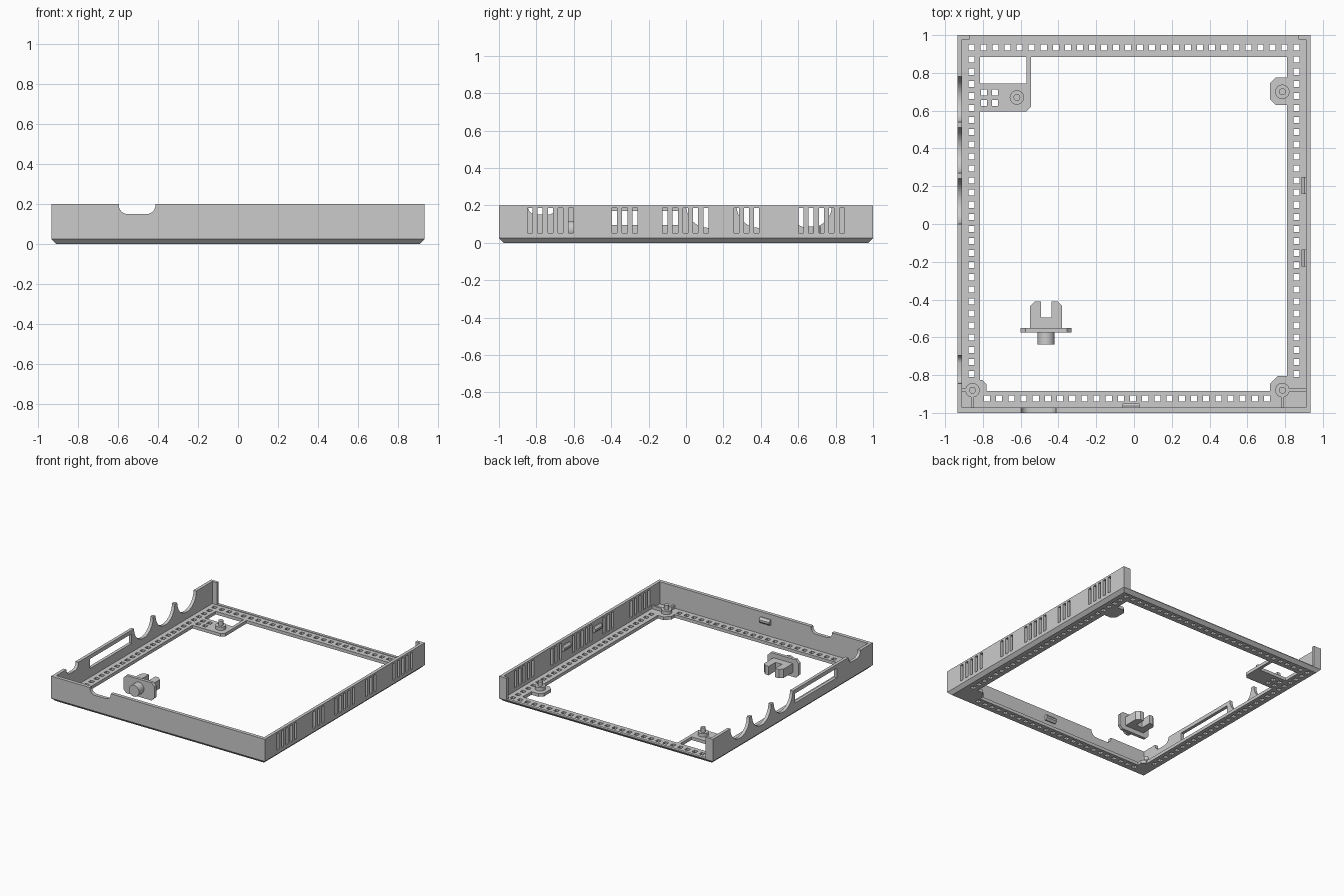
import bpy, bmesh
from math import cos, sin, pi

if "Cube" in bpy.data.objects:
    bpy.data.objects.remove(bpy.data.objects["Cube"])


def finish(name, bm):
    bmesh.ops.recalc_face_normals(bm, faces=bm.faces)
    me = bpy.data.meshes.new(name)
    bm.to_mesh(me)
    bm.free()
    ob = bpy.data.objects.new(name, me)
    bpy.context.scene.collection.objects.link(ob)
    return ob


def prism(bm, pts, axis, a, b):
    """Extrude a 2D outline along an axis; outline is (y,z), (x,z) or (x,y)."""
    def place(p, t):
        return {'x': (t, p[0], p[1]), 'y': (p[0], t, p[1]), 'z': (p[0], p[1], t)}[axis]
    lo = [bm.verts.new(place(p, a)) for p in pts]
    hi = [bm.verts.new(place(p, b)) for p in pts]
    n = len(pts)
    bm.faces.new(lo)
    bm.faces.new(hi)
    for i in range(n):
        bm.faces.new((lo[i], lo[(i + 1) % n], hi[(i + 1) % n], hi[i]))


def box(bm, x0, x1, y0, y1, z0, z1):
    prism(bm, [(x0, y0), (x1, y0), (x1, y1), (x0, y1)], 'z', z0, z1)


def circle(u, v, r, n=32):
    return [(u + r * cos(2 * pi * i / n), v + r * sin(2 * pi * i / n)) for i in range(n)]


def notch(c, half, z0, r, n=6):
    """Outline open past the rim, with rounded lower corners."""
    left = [(c - half + r - r * cos(pi / 2 * i / n), z0 + r - r * sin(pi / 2 * i / n)) for i in range(n + 1)]
    right = [(2 * c - u, v) for u, v in reversed(left)]
    return [(c - half, 0.25)] + left + right + [(c + half, 0.25)]


def cut(ob, bm):
    cutter = finish("cutter", bm)
    cutter.hide_render = True
    mod = ob.modifiers.new("cut", 'BOOLEAN')
    mod.operation = 'DIFFERENCE'
    mod.solver = 'EXACT'
    mod.object = cutter
    bpy.context.view_layer.objects.active = ob
    bpy.ops.object.modifier_apply(modifier=mod.name)
    bpy.data.objects.remove(cutter)


def smooth(ob):
    bpy.ops.object.select_all(action='DESELECT')
    ob.select_set(True)
    bpy.context.view_layer.objects.active = ob
    bpy.ops.object.shade_smooth_by_angle()


T = 0.025   # floor thickness
H = 0.2     # wall height

# Tray: rectangular rings lofted around the frame cross-section
bm = bmesh.new()
rings = []
for x0, x1, y0, y1, z in [(-.91, .91, -.975, .975, 0), (-.935, .935, -1, 1, T),
                          (-.935, .935, -1, 1, H), (-.91, .91, -.972, .978, H),
                          (-.91, .91, -.972, .978, T), (-.815, .81, -.885, .885, T),
                          (-.815, .81, -.885, .885, 0)]:
    rings.append([bm.verts.new((x, y, z)) for x, y in ((x0, y0), (x1, y0), (x1, y1), (x0, y1))])
for a, b in zip(rings, rings[1:] + rings[:1]):
    for i in range(4):
        bm.faces.new((a[i], a[(i + 1) % 4], b[(i + 1) % 4], b[i]))
tray = finish("tray_frame", bm)

# Openings in the tray
bm = bmesh.new()
h = 0.016
centres = [(-.86 + 1.72 * i / 27, .935) for i in range(28)]
centres += [(-.778 + 1.482 * i / 23, -.924) for i in range(24)]
centres += [(s * .86, .87 - .064 * i) for s in (-1, 1) for i in range(27)]
for x, y in centres:
    box(bm, x - h, x + h, y - h, y + h, -.03, .045)
for start, count in ((-.834, 5), (-.382, 3), (-.112, 5), (.269, 3), (.615, 5)):
    for i in range(count):                                     # side vents
        y = start + .0545 * i
        box(bm, .89, .96, y - .0135, y + .0135, .053, .185)
box(bm, -.87, .87, .96, 1.05, .03, .25)                        # open back
prism(bm, notch(-.505, .092, .15, .045), 'y', -1.03, -.95)     # front cable notch
prism(bm, notch(-.77, .075, .15, .045), 'x', -.96, -.89)       # side cable notch
for y in (.12, .39, .66):                                      # round ports
    prism(bm, circle(y, H, .12, 48), 'x', -.96, -.89)
prism(bm, [(-.55, .095), (-.03, .095), (-.03, .17), (-.55, .17)], 'x', -.96, -.89)
cut(tray, bm)
smooth(tray)

# Mounting pads
bm = bmesh.new()
prism(bm, [(.81, .63), (.75, .63), (.72, .66), (.72, .745), (.75, .775), (.81, .775)], 'z', 0, T)
prism(bm, [(.81, -.885), (.72, -.885), (.72, -.845), (.76, -.805), (.81, -.805)], 'z', 0, T)
prism(bm, [(-.815, -.885), (-.78, -.885), (-.78, -.85), (-.805, -.825), (-.815, -.825)], 'z', 0, T)
finish("mounting_pads", bm)

# Corner bracket with its link to the back rail
bm = bmesh.new()
prism(bm, [(-.815, .595), (-.57, .595), (-.545, .62), (-.545, .885), (-.57, .885),
           (-.57, .745), (-.815, .745)], 'z', 0, T)
bracket = finish("corner_bracket", bm)
bm = bmesh.new()
for x in (-.795, -.736):
    for y in (.64, .697):
        box(bm, x - h, x + h, y - h, y + h, -.03, .05)
cut(bracket, bm)

# Standoffs: collar and locating pin
for i, (x, y) in enumerate([(-.855, -.88), (.785, -.88), (.785, .7), (-.62, .67)]):
    bm = bmesh.new()
    prism(bm, circle(x, y, .038), 'z', T - .005, .052)
    prism(bm, circle(x, y, .018, 24), 'z', .045, .088)
    smooth(finish("standoff_%d" % (i + 1), bm))

# Ribs tying the front standoffs to the walls
bm = bmesh.new()
box(bm, -.912, -.88, -.888, -.872, T, .05)
box(bm, .81, .912, -.888, -.872, T, .05)
for x in (-.855, .785):
    box(bm, x - .008, x + .008, -.974, -.91, T, .05)
finish("standoff_ribs", bm)

# Snap clips inside the front and right walls
bm = bmesh.new()
for y in (.205, -.18):
    prism(bm, [(.912, .115), (.902, .115), (.888, .13), (.888, .145), (.902, .16), (.912, .16)], 'y', y - .045, y + .045)
prism(bm, [(-.974, .115), (-.964, .115), (-.95, .13), (-.95, .145), (-.964, .16), (-.974, .16)], 'x', -.062, .028)
finish("snap_clips", bm)

# Loose button: flange, round cap and forked tail
cx, cz = -.465, .07
bm = bmesh.new()
c = .025
prism(bm, [(cx - .135, c), (cx - .135 + c, 0), (cx + .135 - c, 0), (cx + .135, c),
           (cx + .135, .14 - c), (cx + .135 - c, .14), (cx - .135 + c, .14), (cx - .135, .14 - c)],
      'y', -.575, -.55)
finish("button_flange", bm)
bm = bmesh.new()
prism(bm, circle(cx, cz, .045), 'y', -.637, -.57)
smooth(finish("button_cap", bm))
bm = bmesh.new()
half = [(.085, -.555), (.085, -.435), (.06, -.41), (.028, -.41), (.028, -.495)]
prism(bm, [(cx + u, v) for u, v in half] + [(cx - u, v) for u, v in reversed(half)], 'z', .035, .105)
finish("button_fork", bm)
